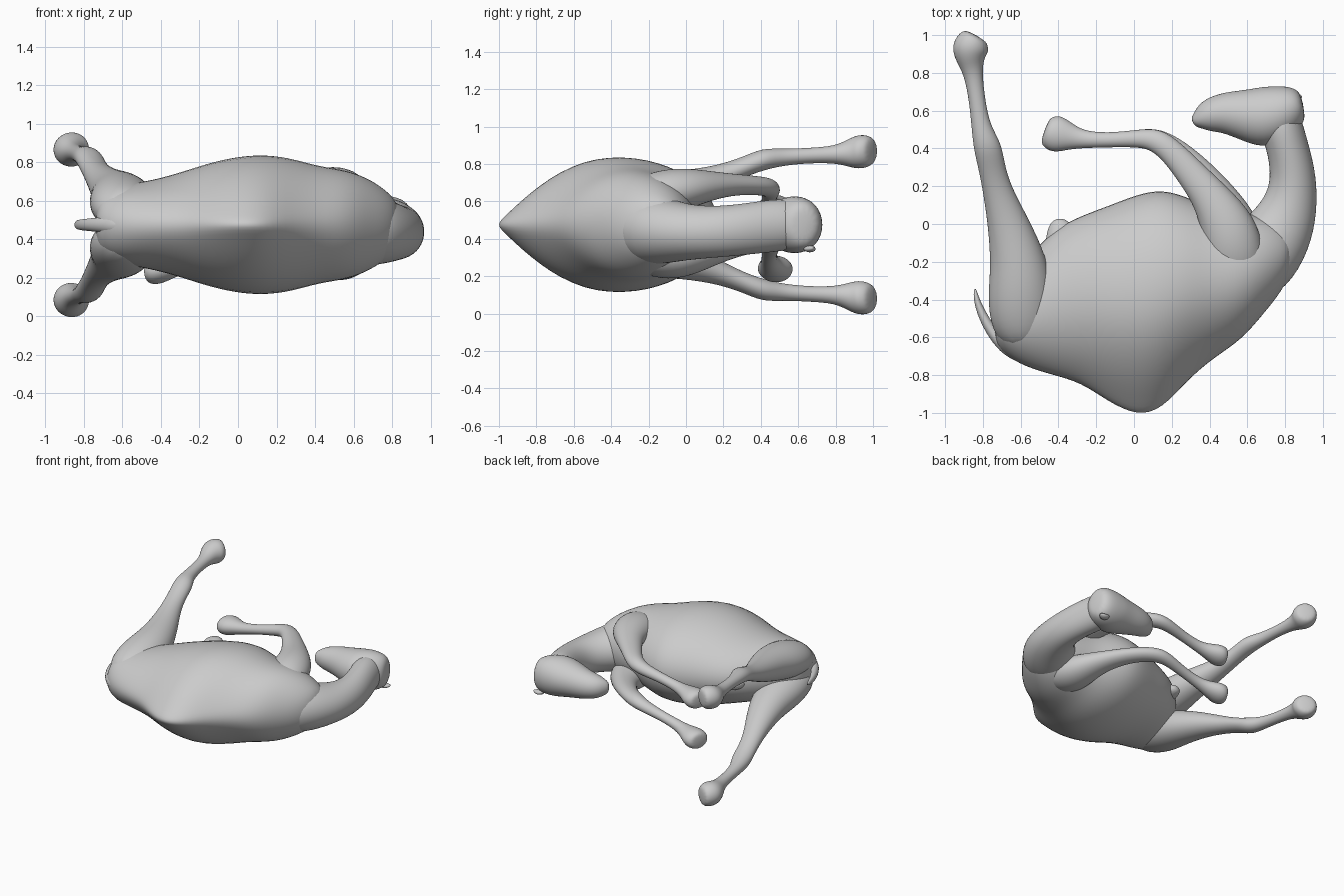
import bpy, bmesh, math
from mathutils import Vector

if "Cube" in bpy.data.objects:
    bpy.data.objects.remove(bpy.data.objects["Cube"])

MID = 0.475      # height of the animal's own symmetry plane
SIDES = 14

grey = bpy.data.materials.new("plain grey")
grey.use_nodes = True
grey.diffuse_color = (0.6, 0.6, 0.6, 1)
grey.node_tree.nodes["Principled BSDF"].inputs["Base Color"].default_value = (0.6, 0.6, 0.6, 1)


def loft(name, rings, normal=None):
    """Skin rings of (x, y, z, half width, half height[, back sharpness])."""
    bm = bmesh.new()
    loops = []
    for i, ring in enumerate(rings):
        x, y, z, w, h = ring[:5]
        sharp = ring[5] if len(ring) > 5 else 1.0
        a, b = rings[max(i - 1, 0)], rings[min(i + 1, len(rings) - 1)]
        n = Vector(normal) if normal else Vector((a[1] - b[1], b[0] - a[0])).normalized()
        loop = []
        for s in range(SIDES):
            ang = 2 * math.pi * s / SIDES
            c, sn = math.cos(ang), math.sin(ang)
            k = sharp if c < 0 else 1.0
            u, v = 1.03 * w * c, 1.03 * h * math.copysign(abs(sn) ** k, sn)
            loop.append(bm.verts.new((x + n.x * u, y + n.y * u, z + v)))
        loops.append(loop)
    for p, q in zip(loops, loops[1:]):
        for s in range(SIDES):
            t = (s + 1) % SIDES
            bm.faces.new((p[s], p[t], q[t], q[s]))
    bm.faces.new(loops[0])
    bm.faces.new(loops[-1])
    bmesh.ops.recalc_face_normals(bm, faces=bm.faces)
    mesh = bpy.data.meshes.new(name)
    bm.to_mesh(mesh)
    bm.free()
    mesh.materials.append(grey)
    mesh.shade_smooth()
    obj = bpy.data.objects.new(name, mesh)
    bpy.context.collection.objects.link(obj)
    sub = obj.modifiers.new("smooth", "SUBSURF")
    sub.levels = sub.render_levels = 2
    return obj


# Trunk with the hump: x, back y, belly y, half thickness, back sharpness
trunk = [(-0.74, -0.62, -0.45, 0.10, 1.0), (-0.69, -0.69, -0.33, 0.17, 1.1),
         (-0.58, -0.755, -0.20, 0.21, 1.2), (-0.43, -0.80, -0.03, 0.235, 1.3),
         (-0.28, -0.84, 0.045, 0.28, 1.5), (-0.14, -0.94, 0.095, 0.33, 2.0),
         (0.02, -1.02, 0.16, 0.365, 2.4), (0.15, -0.98, 0.185, 0.37, 2.3),
         (0.28, -0.83, 0.145, 0.35, 1.8), (0.42, -0.71, 0.08, 0.305, 1.5),
         (0.57, -0.615, 0.06, 0.285, 1.3), (0.69, -0.47, 0.04, 0.235, 1.1),
         (0.78, -0.36, 0.0, 0.17, 1.0), (0.84, -0.24, -0.06, 0.10, 1.0)]
loft("trunk", [(x, (a + b) / 2, MID, (b - a) / 2, h, k) for x, a, b, h, k in trunk], (0, 1))

# Neck curving round from the chest
loft("neck", [(0.55, -0.28, 0.46, 0.20, 0.20), (0.69, -0.16, 0.45, 0.21, 0.19),
              (0.79, -0.01, 0.435, 0.175, 0.15), (0.84, 0.14, 0.435, 0.135, 0.137),
              (0.842, 0.28, 0.447, 0.118, 0.137), (0.81, 0.42, 0.465, 0.11, 0.14),
              (0.775, 0.53, 0.475, 0.115, 0.14), (0.765, 0.63, 0.475, 0.09, 0.11)])

# Head pointing back along the body
loft("head", [(0.895, 0.64, 0.475, 0.06, 0.08), (0.86, 0.635, 0.475, 0.105, 0.13),
              (0.78, 0.59, 0.475, 0.15, 0.155), (0.68, 0.56, 0.475, 0.165, 0.15),
              (0.57, 0.58, 0.475, 0.13, 0.125), (0.46, 0.59, 0.475, 0.105, 0.105),
              (0.38, 0.57, 0.475, 0.085, 0.085), (0.33, 0.545, 0.475, 0.04, 0.055),
              (0.312, 0.535, 0.475, 0.02, 0.03)])

# Small ear folded against the skull
loft("lower_ear", [(0.80, 0.65, 0.36, 0.025, 0.02), (0.84, 0.66, 0.345, 0.035, 0.02),
                   (0.87, 0.67, 0.345, 0.025, 0.015), (0.89, 0.675, 0.35, 0.006, 0.006)])

# Stretched hind legs, thigh to foot, reflected through the symmetry plane
hind = [(-0.56, -0.66, 0.52, 0.10, 0.10), (-0.59, -0.54, 0.565, 0.17, 0.13),
        (-0.60, -0.37, 0.595, 0.175, 0.145), (-0.61, -0.20, 0.625, 0.15, 0.13),
        (-0.665, 0.0, 0.67, 0.11, 0.095), (-0.725, 0.18, 0.73, 0.075, 0.065),
        (-0.755, 0.31, 0.785, 0.07, 0.055), (-0.775, 0.41, 0.825, 0.075, 0.06),
        (-0.81, 0.51, 0.835, 0.05, 0.045), (-0.83, 0.65, 0.845, 0.042, 0.04),
        (-0.852, 0.80, 0.85, 0.048, 0.045), (-0.867, 0.87, 0.86, 0.075, 0.075),
        (-0.87, 0.925, 0.865, 0.10, 0.092), (-0.85, 0.975, 0.868, 0.085, 0.085),
        (-0.835, 1.0, 0.87, 0.062, 0.06)]
loft("upper_hind_leg", hind)
loft("lower_hind_leg", [(x, y, 2 * MID - z, w, h) for x, y, z, w, h in hind])

# Folded front legs, shoulder to foot: x, y, half width, half thickness, upper z, lower z, lower x shift
front = [(0.55, -0.34, 0.13, 0.10, 0.58, 0.37, 0), (0.54, -0.18, 0.16, 0.13, 0.635, 0.315, 0),
         (0.50, -0.01, 0.15, 0.115, 0.665, 0.30, 0.02), (0.41, 0.14, 0.10, 0.075, 0.685, 0.33, 0.04),
         (0.30, 0.27, 0.078, 0.055, 0.69, 0.36, 0.05), (0.20, 0.385, 0.066, 0.05, 0.685, 0.38, 0.03),
         (0.12, 0.445, 0.064, 0.05, 0.675, 0.38, 0), (0.04, 0.455, 0.048, 0.045, 0.655, 0.36, 0),
         (-0.10, 0.445, 0.038, 0.036, 0.625, 0.32, 0), (-0.25, 0.445, 0.042, 0.04, 0.59, 0.28, 0),
         (-0.33, 0.46, 0.065, 0.055, 0.575, 0.255, 0), (-0.40, 0.475, 0.10, 0.072, 0.565, 0.24, 0),
         (-0.45, 0.485, 0.088, 0.07, 0.56, 0.235, 0), (-0.475, 0.495, 0.062, 0.05, 0.56, 0.235, 0)]
loft("upper_front_leg", [(x, y, zu, w, h) for x, y, w, h, zu, zl, dx in front])
loft("lower_front_leg", [(x + dx, y, zl, w, h) for x, y, w, h, zu, zl, dx in front])

# Thin tail curling past the rump
loft("tail", [(-0.56, -0.70, 0.475, 0.05, 0.06), (-0.67, -0.665, 0.475, 0.04, 0.045),
              (-0.745, -0.585, 0.475, 0.03, 0.035), (-0.80, -0.49, 0.475, 0.025, 0.03),
              (-0.835, -0.40, 0.475, 0.016, 0.025), (-0.842, -0.34, 0.475, 0.006, 0.01)])

# Fold of belly skin between the thighs
loft("belly_fold", [(-0.28, -0.25, MID, 0.18, 0.12), (-0.36, -0.12, MID, 0.13, 0.08),
                    (-0.395, -0.03, MID, 0.075, 0.045), (-0.405, 0.03, MID, 0.03, 0.025)])
